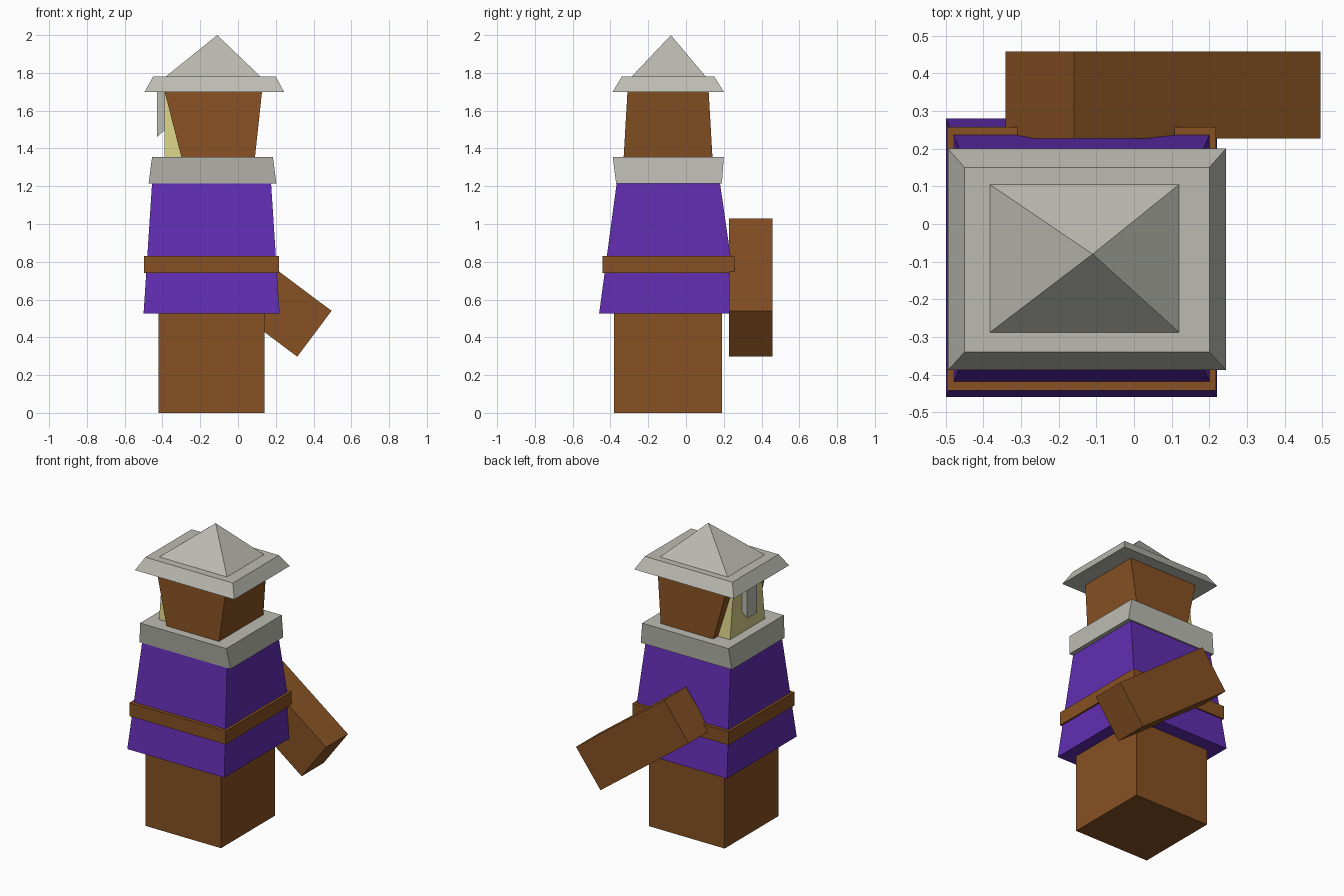
import bpy, bmesh, math
from mathutils import Matrix

if "Cube" in bpy.data.objects:
    bpy.data.objects.remove(bpy.data.objects["Cube"])


def material(name, rgb):
    m = bpy.data.materials.new(name)
    m.diffuse_color = (*rgb, 1.0)
    m.use_nodes = True
    m.node_tree.nodes["Principled BSDF"].inputs["Base Color"].default_value = m.diffuse_color
    return m


BROWN = material("leather brown", (0.24, 0.082, 0.017))
PURPLE = material("robe purple", (0.12, 0.027, 0.44))
GREY = material("stone grey", (0.50, 0.50, 0.45))
YELLOW = material("pale yellow", (0.68, 0.62, 0.24))


def add_object(name, bm, mat):
    bmesh.ops.remove_doubles(bm, verts=bm.verts, dist=1e-5)
    bmesh.ops.recalc_face_normals(bm, faces=bm.faces)
    mesh = bpy.data.meshes.new(name)
    bm.to_mesh(mesh)
    bm.free()
    mesh.materials.append(mat)
    obj = bpy.data.objects.new(name, mesh)
    bpy.context.collection.objects.link(obj)
    return obj


def block(name, mat, z0, z1, low, high=None):
    """Tapered box; low and high are (x0, x1, y0, y1) rectangles."""
    high = high or low
    bm = bmesh.new()
    bmesh.ops.create_cube(bm, size=2)
    for v in bm.verts:
        r = high if v.co.z > 0 else low
        v.co = (r[0] if v.co.x < 0 else r[1],
                r[2] if v.co.y < 0 else r[3],
                z1 if v.co.z > 0 else z0)
    return add_object(name, bm, mat)


# Body, robe, belt and collar
block("legs", BROWN, 0, 0.53, (-0.42, 0.14, -0.38, 0.19))
block("robe", PURPLE, 0.525, 1.216, (-0.50, 0.22, -0.46, 0.28), (-0.455, 0.175, -0.367, 0.18))
block("belt", BROWN, 0.74, 0.83, (-0.497, 0.218, -0.442, 0.258))
block("collar", GREY, 1.215, 1.355, (-0.473, 0.203, -0.37, 0.19), (-0.455, 0.185, -0.388, 0.20))

# Head: hood with a slanted opening, face inside it and a nose guard
block("hood", BROWN, 1.355, 1.70, (-0.30, 0.09, -0.33, 0.14), (-0.388, 0.127, -0.31, 0.12))
block("face", YELLOW, 1.355, 1.70, (-0.39, 0.0, -0.28, 0.09), (-0.39, 0.0, -0.24, 0.05))
guard = block("nose_guard", GREY, 1.46, 1.70, (-0.43, -0.388, -0.14, -0.035))
for v in guard.data.vertices:
    if v.co.z < 1.5 and v.co.x > -0.4:
        v.co.z = 1.497

# Hat: flared brim and pyramid top
block("hat_brim", GREY, 1.70, 1.78, (-0.494, 0.244, -0.388, 0.20), (-0.45, 0.20, -0.34, 0.15))
block("hat_peak", GREY, 1.78, 2.0, (-0.383, 0.12, -0.288, 0.105), (-0.11, -0.11, -0.08, -0.08))

# Quiver slung across the back
bm = bmesh.new()
bmesh.ops.create_cube(bm, size=1)
bmesh.ops.scale(bm, vec=(0.818, 0.232, 0.303), verts=bm.verts)
bmesh.ops.rotate(bm, cent=(0, 0, 0), verts=bm.verts,
                 matrix=Matrix.Rotation(math.atan2(0.49, 0.655), 3, 'Y'))
bmesh.ops.translate(bm, vec=(0.077, 0.343, 0.664), verts=bm.verts)
add_object("quiver", bm, BROWN)
